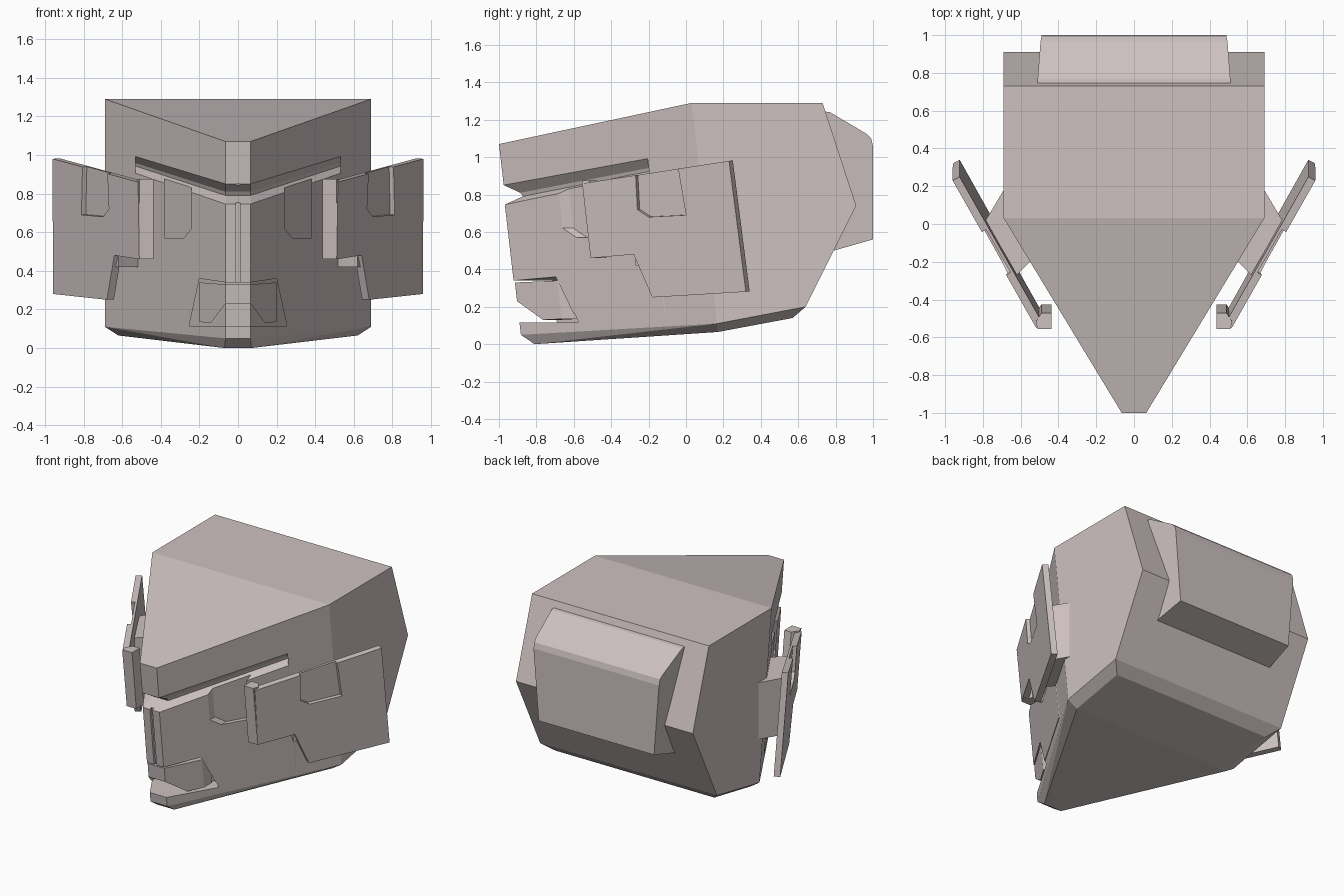
import bpy, bmesh
from mathutils import Vector

cube = bpy.data.objects.get("Cube")
if cube:
    bpy.data.objects.remove(cube)

mat = bpy.data.materials.new("warm_grey")
mat.use_nodes = True
COLOR = (0.61, 0.535, 0.53, 1)
mat.diffuse_color = COLOR
mat.node_tree.nodes["Principled BSDF"].inputs["Base Color"].default_value = COLOR


def finish(name, bm):
    bmesh.ops.recalc_face_normals(bm, faces=bm.faces)
    me = bpy.data.meshes.new(name)
    bm.to_mesh(me)
    bm.free()
    me.materials.append(mat)
    ob = bpy.data.objects.new(name, me)
    bpy.context.collection.objects.link(ob)
    return ob


def loft(name, sections):
    """Closed solid through cross-sections with equal point counts."""
    bm = bmesh.new()
    rings = [[bm.verts.new(p) for p in s] for s in sections]
    n = len(rings[0])
    for a, b in zip(rings, rings[1:]):
        for i in range(n):
            j = (i + 1) % n
            bm.faces.new((a[i], a[j], b[j], b[i]))
    bm.faces.new(rings[0])
    bm.faces.new(rings[-1])
    return finish(name, bm)


def face_y(x, z):
    """Front wedge surface of the shell."""
    return -1 + 1.69 * (max(abs(x), 0.065) - 0.065) + 0.115 * (1.07 - z)


def wedge_solid(name, rows, out, depth, pinch=0):
    """Solid following the wedge; rows are (x, top, bottom)."""
    sections = []
    for x, top, bot in rows:
        d = (top - bot) * pinch
        sections.append([(x, face_y(x, top) - out, top),
                         (x, face_y(x, bot) - out, bot),
                         (x, face_y(x, bot) + depth, bot + d),
                         (x, face_y(x, top) + depth, top - d)])
    return loft(name, sections)


def both(rows):
    """Extend half rows (from the centre outwards) across the middle."""
    return [(-x, t, b) for x, t, b in reversed(rows)] + rows


def boolean(ob, other, op="DIFFERENCE"):
    mod = ob.modifiers.new("bool", "BOOLEAN")
    mod.operation, mod.solver, mod.object = op, "EXACT", other
    bpy.context.view_layer.update()
    deps = bpy.context.evaluated_depsgraph_get()
    me = bpy.data.meshes.new_from_object(ob.evaluated_get(deps))
    ob.modifiers.clear()
    ob.data = me
    bpy.data.objects.remove(other)


def mirror(ob):
    ob.modifiers.new("mirror", "MIRROR")


# Main faceted shell
half = [(0.065, -1, 1.07), (0.69, face_y(0.69, 1.29), 1.29), (0.69, 0.73, 1.29),
        (0.69, 0.91, 0.74), (0.69, 0.64, 0.2), (0.69, face_y(0.69, 0.11), 0.11),
        (0.065, face_y(0, 0.05), 0.05), (0.07, -0.81, 0), (0.62, 0.17, 0.065),
        (0.62, 0.57, 0.14)]
bm = bmesh.new()
for x, y, z in half:
    bm.verts.new((x, y, z))
    bm.verts.new((-x, y, z))
bmesh.ops.convex_hull(bm, input=bm.verts)
bmesh.ops.dissolve_limit(bm, angle_limit=0.02, verts=bm.verts, edges=bm.edges)
shell = finish("main_shell", bm)

# Slightly raised jaw panel joined to the shell
panel = both([(0.065, 0.8, 0.16), (0.53, 0.95, 0.16)])
boolean(shell, wedge_solid("jaw_panel", panel, 0.006, 0.05), "UNION")

# Viewing slot, mouth opening, centre seam and jaw notches
slot = both([(0.065, 0.86, 0.74), (0.53, 1.0, 0.9)])
boolean(shell, wedge_solid("slot_cutter", slot, 0.02, 0.09, 0.42))
mouth = both([(0.065, 0.34, 0.115), (0.2, 0.36, 0.115), (0.25, 0.13, 0.115)])
boolean(shell, wedge_solid("mouth_cutter", mouth, 0.05, 0.2))
seam = both([(0.01, 0.85, 0.3)])
boolean(shell, wedge_solid("seam_cutter", seam, 0.05, 0.012))
for s in (1, -1):
    notch = [(s * 0.24, 0.86, 0.62), (s * 0.28, 0.87, 0.57), (s * 0.38, 0.9, 0.57)]
    boolean(shell, wedge_solid("notch_cutter", notch, 0.06, 0.05))

# Arched guard inside the mouth opening
guard = both([(0.065, 0.33, 0.23), (0.14, 0.335, 0.13), (0.2, 0.34, 0.135)])
wedge_solid("mouth_guard", guard, 0, 0.09)

# Side plates standing off the wedge
NORMAL = Vector((0.87, -0.48, -0.06))


def plate_solid(name, profile, out, depth):
    pts = [Vector((0.96 + (y - 0.23 - 0.13 * (0.98 - z)) / 1.8, y, z)) for y, z in profile]
    return loft(name, [[p + NORMAL * out for p in pts], [p - NORMAL * depth for p in pts]])


plate = plate_solid("side_plate", [(-0.55, 0.86), (0.23, 0.98), (0.32, 0.28), (-0.18, 0.25),
                                   (-0.28, 0.48), (-0.51, 0.46)], 0, 0.042)
boolean(plate, plate_solid("plate_notch_cutter",
                           [(-0.28, 1.1), (-0.26, 0.72), (-0.2, 0.68), (0, 0.69), (-0.07, 1.1)],
                           0.05, 0.026))
mirror(plate)

# Bent tab on the front end of each side plate
tab = loft("plate_front_tab", [[(0.437, y, z), (0.51, y, z), (0.52, y + 0.04, z),
                                (0.49, y + 0.085, z), (0.437, y + 0.085, z)]
                               for y, z in ((-0.51, 0.46), (-0.557, 0.875))])
mirror(tab)

# Mounts joining the plates to the shell
mount = loft("plate_mount", [[(0.5, -0.15, z), (0.62, -0.27, z), (0.785, 0.02, z), (0.66, 0.23, z)]
                             for z in (0.42, 0.82)])
mirror(mount)

# Rear pack, narrowing towards the back
profile = [(0.7, 1.25, 0.515), (0.77, 1.24, 0.51), (0.965, 1.125, 0.495), (0.99, 1.1, 0.49),
           (1.0, 1.06, 0.49), (1.0, 0.56, 0.45), (0.79, 0.5, 0.47), (0.7, 0.5, 0.47)]
loft("rear_pack", [[(s * w, y, z) for y, z, w in profile] for s in (-1, 1)])
